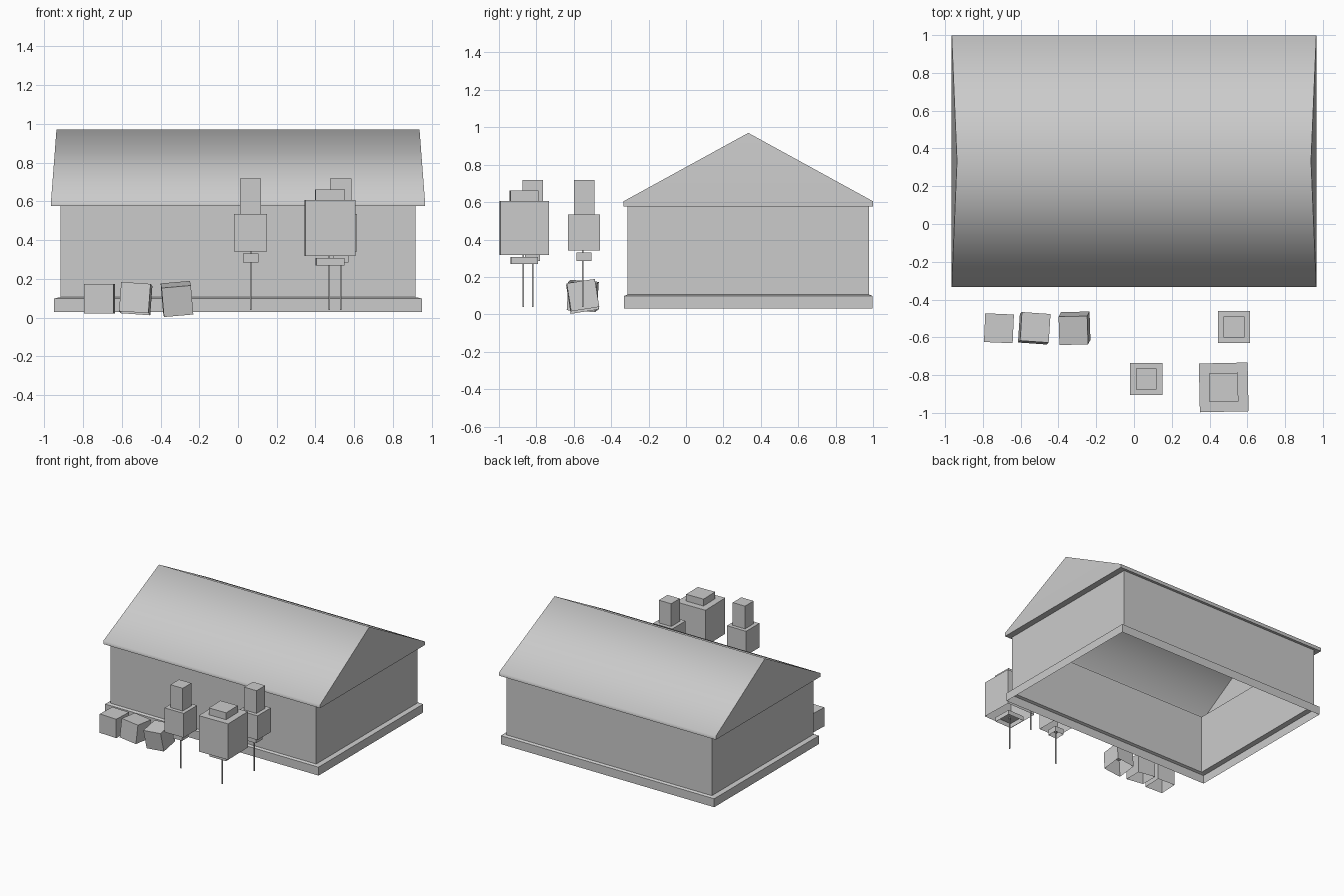
import bpy, bmesh
from math import radians
from mathutils import Matrix, Euler

cube = bpy.data.objects.get("Cube")
if cube:
    bpy.data.objects.remove(cube, do_unlink=True)

grey = bpy.data.materials.new("plain_grey")
grey.use_nodes = True
colour = (0.6, 0.6, 0.6, 1)
grey.diffuse_color = colour
grey.node_tree.nodes["Principled BSDF"].inputs["Base Color"].default_value = colour


def finish(bm, name, loc=(0, 0, 0), rot=(0, 0, 0)):
    mesh = bpy.data.meshes.new(name)
    bm.to_mesh(mesh)
    bm.free()
    mesh.materials.append(grey)
    obj = bpy.data.objects.new(name, mesh)
    obj.location = loc
    obj.rotation_euler = Euler([radians(a) for a in rot])
    bpy.context.collection.objects.link(obj)
    return obj


def ring(bm, hx, hy, z):
    corners = ((-1, -1), (1, -1), (1, 1), (-1, 1))
    return [bm.verts.new((sx * hx, sy * hy, z)) for sx, sy in corners]


def loft(bm, levels):
    """Join rectangular rings (half x, half y, z) into an open skin."""
    rings = [ring(bm, *level) for level in levels]
    for low, high in zip(rings, rings[1:]):
        for i in range(4):
            j = (i + 1) % 4
            bm.faces.new((low[i], low[j], high[j], high[i]))
    return rings[-1]


def open_box(name, width, bottom, top, loc, rot=(0, 0, 0)):
    """Box with sides and a top but no floor."""
    bm = bmesh.new()
    h = width / 2
    bm.faces.new(loft(bm, [(h, h, bottom), (h, h, top)]))
    return finish(bm, name, loc, rot)


# House: foundation skirt with sloped ledge, then walls
house_at = (0, 0.333, 0)
wall = (0.915, 0.645)

bm = bmesh.new()
loft(bm, [(0.95, 0.665, 0.03), (0.95, 0.665, 0.098), (*wall, 0.106)])
finish(bm, "foundation", house_at)

bm = bmesh.new()
loft(bm, [(*wall, 0.106), (*wall, 0.577)])
finish(bm, "walls", house_at)

# Roof: soffit, fascia, two slopes and slightly leaning gables
bm = bmesh.new()
eave = loft(bm, [(*wall, 0.577), (0.965, 0.666, 0.577), (0.965, 0.666, 0.605)])
west = bm.verts.new((-0.937, 0, 0.97))
east = bm.verts.new((0.937, 0, 0.97))
bm.faces.new((eave[0], eave[1], east, west))
bm.faces.new((eave[2], eave[3], west, east))
bm.faces.new((eave[1], eave[2], east))
bm.faces.new((eave[3], eave[0], west))
roof = finish(bm, "roof", house_at)
for face in roof.data.polygons:
    face.use_smooth = True
roof.data.set_sharp_from_angle(angle=radians(70))

# Crates, each tipped a little
crates = [(-0.715, 0.096, (0, 0, -2.5)),
          (-0.528, 0.098, (-4, 4, -4)),
          (-0.315, 0.096, (9, -5, 1))]
for n, (x, z, rot) in enumerate(crates, 1):
    open_box(f"crate_{n}", 0.152, -0.076, 0.076, (x, -0.552, z), rot)


# Trees: thin trunk, collar, main crown and top block
def tree(name, x, y, turn, trunk, collar, crown, top):
    loc, rot = (x, y, 0), (0, 0, turn)
    for part, size in (("collar", collar), ("crown", crown), ("top", top)):
        open_box(f"{name}_{part}", *size, loc, rot)
    bm = bmesh.new()
    low, high = 0.04, crown[1]
    dx, dy = trunk
    bmesh.ops.create_cube(bm, size=1, matrix=Matrix.Translation(
        (dx, dy, (low + high) / 2)) @ Matrix.Diagonal((0.008, 0.008, high - low, 1)))
    finish(bm, f"{name}_trunk", loc)


small = dict(collar=(0.08, 0.285, 0.33), crown=(0.17, 0.34, 0.535),
             top=(0.11, 0.535, 0.718))
tree("front_tree", 0.065, -0.82, 0, (0, 0), **small)
tree("rear_tree", 0.53, -0.545, 0, (0, -0.008), **small)
tree("large_tree", 0.475, -0.865, 1.2, (-0.004, -0.005), collar=(0.145, 0.27, 0.307),
     crown=(0.258, 0.317, 0.606), top=(0.152, 0.606, 0.661))
